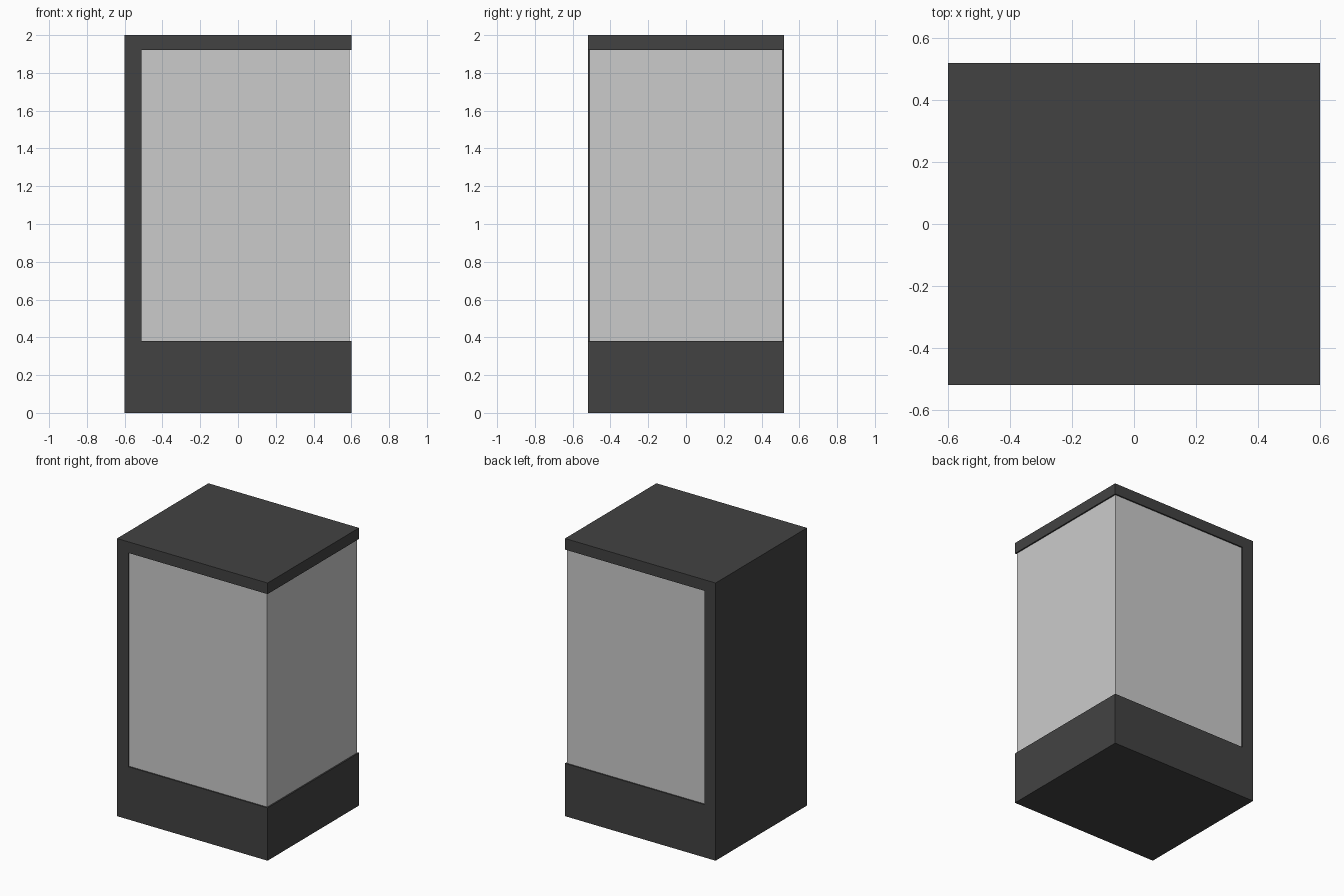
import bpy, bmesh

if "Cube" in bpy.data.objects:
    bpy.data.objects.remove(bpy.data.objects["Cube"])

HALF_DEPTH = 0.52


def extrude_profile(name, profile, half_depth):
    """Extrude a closed x-z outline symmetrically along y."""
    bm = bmesh.new()
    face = bm.faces.new([bm.verts.new((x, -half_depth, z)) for x, z in profile])
    ext = bmesh.ops.extrude_face_region(bm, geom=[face])
    moved = [v for v in ext["geom"] if isinstance(v, bmesh.types.BMVert)]
    bmesh.ops.translate(bm, verts=moved, vec=(0, 2 * half_depth, 0))
    bmesh.ops.recalc_face_normals(bm, faces=bm.faces)
    mesh = bpy.data.meshes.new(name)
    bm.to_mesh(mesh)
    bm.free()
    obj = bpy.data.objects.new(name, mesh)
    bpy.context.collection.objects.link(obj)
    return obj


# Dark C-shaped shell: base, back wall and roof in one piece
shell = extrude_profile("cabinet_shell", [
    (-0.6, 0), (0.6, 0), (0.6, 0.38), (-0.51, 0.38),
    (-0.51, 1.92), (0.6, 1.92), (0.6, 2), (-0.6, 2)], HALF_DEPTH)
dark = bpy.data.materials.new("dark_grey")
dark.diffuse_color = (0.055, 0.055, 0.055, 1)
dark.use_nodes = True
dark.node_tree.nodes["Principled BSDF"].inputs["Base Color"].default_value = dark.diffuse_color
shell.data.materials.append(dark)

# Light glass block, slightly recessed on its three open sides
extrude_profile("glass_case", [
    (-0.51, 0.38), (0.59, 0.38), (0.59, 1.92), (-0.51, 1.92)], HALF_DEPTH - 0.01)
